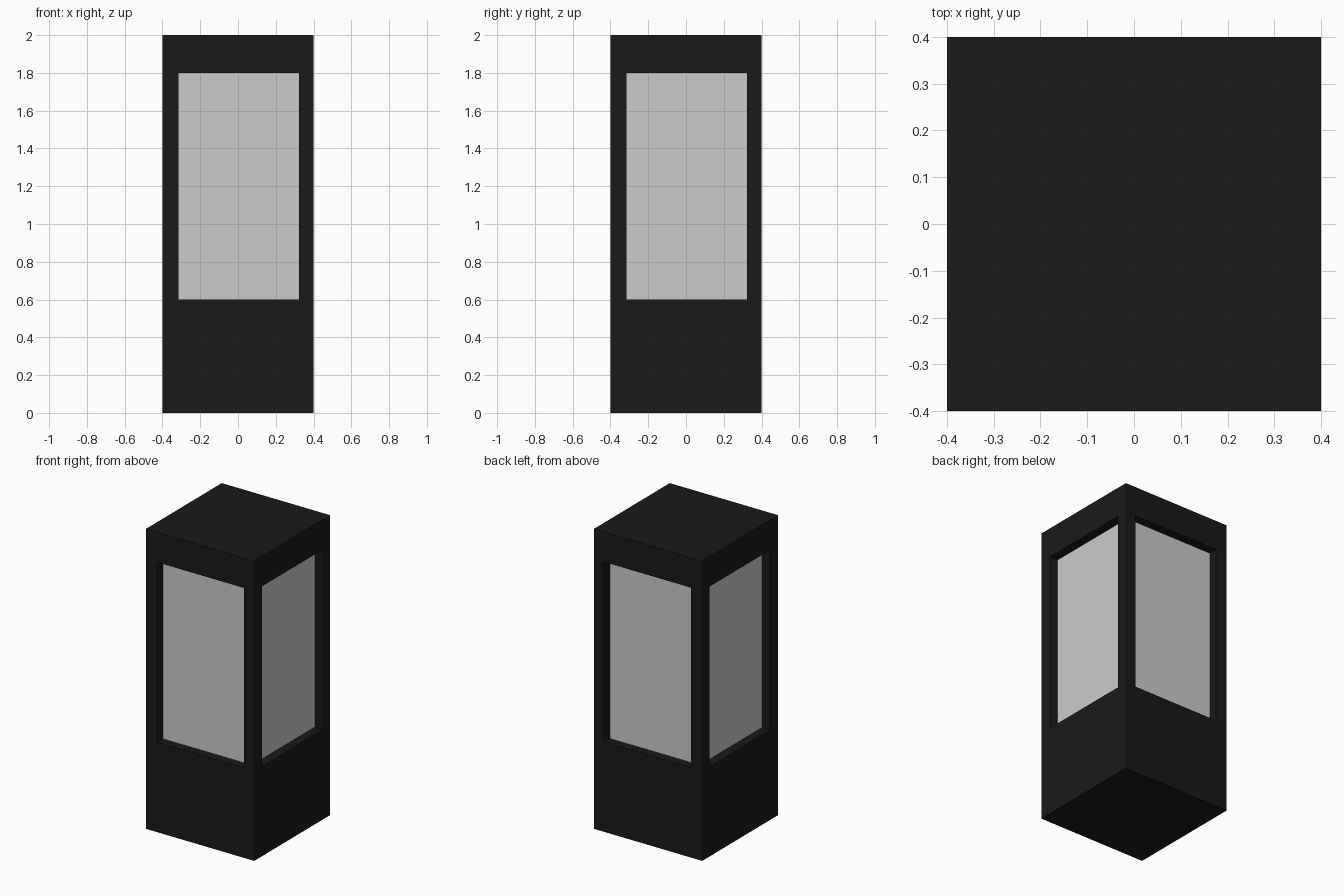
import bpy

if "Cube" in bpy.data.objects:
    bpy.data.objects.remove(bpy.data.objects["Cube"])

HALF, HEIGHT = 0.4, 2.0      # outer half width and height
SILL, HEAD = 0.6, 1.8        # bottom and top of the windows
LEFT, RIGHT = -0.316, 0.324  # window edges between the posts
PANE = 0.34                  # distance of the pane faces from the centre

black = bpy.data.materials.new("black_frame")
black.diffuse_color = (0.01, 0.01, 0.01, 1)
black.use_nodes = True
black.node_tree.nodes["Principled BSDF"].inputs["Base Color"].default_value = black.diffuse_color


def box(name, lo, hi, mat=None):
    """Axis-aligned box between two corners."""
    bpy.ops.mesh.primitive_cube_add(size=1, location=[(a + b) / 2 for a, b in zip(lo, hi)])
    ob = bpy.context.object
    ob.name = name
    ob.scale = [b - a for a, b in zip(lo, hi)]
    bpy.ops.object.transform_apply(location=False, rotation=False, scale=True)
    if mat:
        ob.data.materials.append(mat)
    return ob


# Solid base and cap
box("base", (-HALF, -HALF, 0), (HALF, HALF, SILL), black)
box("cap", (-HALF, -HALF, HEAD), (HALF, HALF, HEIGHT), black)

# Four corner posts
spans = {"left": (-HALF, LEFT), "right": (RIGHT, HALF)}
depths = {"front": (-HALF, LEFT), "back": (RIGHT, HALF)}
for side, (x0, x1) in spans.items():
    for end, (y0, y1) in depths.items():
        box(f"{end}_{side}_post", (x0, y0, SILL), (x1, y1, HEAD), black)

# Recessed grey panes on all four sides
box("window_panes", (-PANE, -PANE, SILL), (PANE, PANE, HEAD))
